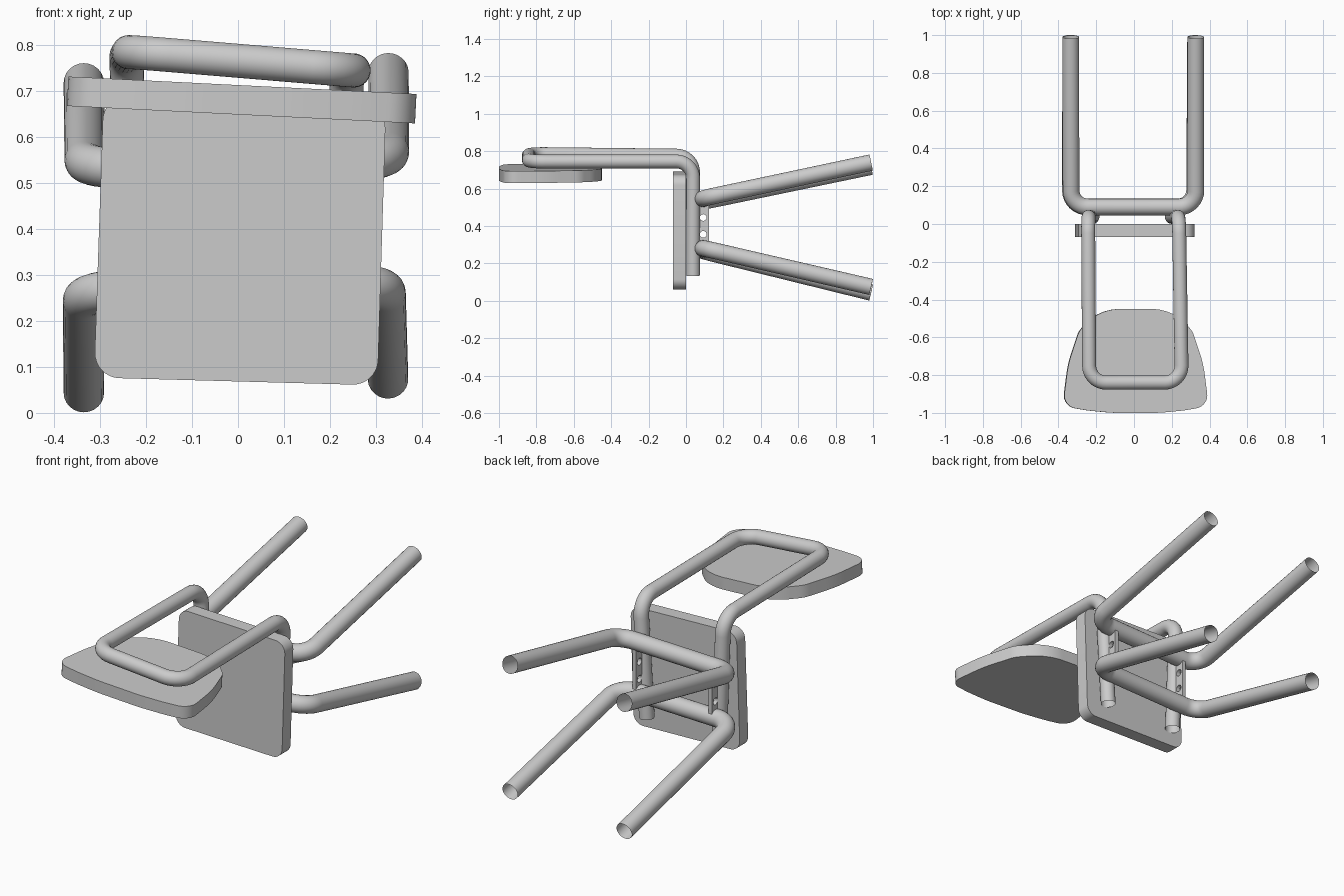
import bpy
import math
from mathutils import Vector, Matrix

if "Cube" in bpy.data.objects:
    bpy.data.objects.remove(bpy.data.objects["Cube"])


def fillet(points, radii, closed, n=8):
    """Round the corners of a polyline with arcs."""
    pts = [Vector(p) for p in points]
    out = []
    for i, p in enumerate(pts):
        if not closed and i in (0, len(pts) - 1):
            out.append(p)
            continue
        a, b = pts[i - 1] - p, pts[(i + 1) % len(pts)] - p
        half = a.angle(b) / 2
        cut = min(radii[i] / math.tan(half), a.length * 0.49, b.length * 0.49)
        r = cut * math.tan(half)
        u, v = a.normalized(), b.normalized()
        mid = (u + v).normalized()
        centre = p + mid * (r / math.sin(half))
        side = (u - v).normalized()
        sweep = math.pi / 2 - half
        for k in range(n + 1):
            t = sweep * (1 - 2 * k / n)
            out.append(centre + r * (side * math.sin(t) - mid * math.cos(t)))
    return out


def curve_part(name, splines, closed, dims, matrix=Matrix(), **settings):
    """Make a curve from point lists and turn it into a mesh."""
    cu = bpy.data.curves.new(name, 'CURVE')
    cu.dimensions = dims
    for key, value in settings.items():
        setattr(cu, key, value)
    for pts in splines:
        sp = cu.splines.new('POLY')
        sp.points.add(len(pts) - 1)
        for sp_pt, p in zip(sp.points, pts):
            sp_pt.co = (*p, 1.0)
        sp.use_cyclic_u = closed
    ob = bpy.data.objects.new(name, cu)
    bpy.context.collection.objects.link(ob)
    ob.matrix_world = matrix
    bpy.ops.object.select_all(action='DESELECT')
    ob.select_set(True)
    bpy.context.view_layer.objects.active = ob
    bpy.ops.object.convert(target='MESH')
    bpy.ops.object.shade_smooth_by_angle(angle=math.radians(35))
    return ob


def tube(name, points, radius, bend):
    path = fillet(points, [bend] * len(points), False)
    curve_part(name, [path], False, '3D', bevel_depth=radius,
               bevel_resolution=10, fill_mode='FULL')


def slab(name, loops, thickness, matrix):
    flat = [[(p[0], p[1], 0) for p in loop] for loop in loops]
    curve_part(name, flat, True, '2D', matrix, extrude=thickness / 2,
               fill_mode='BOTH')


# Leg pairs: two U-shaped tubes
tube("upper_legs", [(-0.335, 0.99, 0.717), (-0.333, 0.09, 0.53),
                    (0.328, 0.09, 0.548), (0.327, 0.99, 0.739)], 0.044, 0.09)
tube("lower_legs", [(-0.335, 0.99, 0.044), (-0.337, 0.09, 0.266),
                    (0.32, 0.09, 0.282), (0.326, 0.99, 0.074)], 0.044, 0.09)

# Bent frame: posts under the seat carrying the backrest loop
tube("back_frame", [(-0.22, 0.038, 0.145), (-0.243, 0.038, 0.775),
                    (-0.237, -0.84, 0.785), (0.253, -0.84, 0.744),
                    (0.238, 0.038, 0.745), (0.20, 0.038, 0.135)], 0.037, 0.09)

# Seat board
seat = [(-0.313, 0.077, 0), (0.303, 0.06, 0), (0.322, 0.672, 0), (-0.292, 0.692, 0)]
slab("seat", [fillet(seat, [0.055] * 4, True)], 0.07,
     Matrix.Translation((0, -0.035, 0)) @ Matrix.Rotation(math.pi / 2, 4, 'X'))

# Backrest board: mirrored half outline (x, y, corner radius)
half = [(0.12, -1.0, 0.8), (0.25, -0.988, 0.8), (0.387, -0.965, 0.08),
        (0.358, -0.74, 0.6), (0.30, -0.565, 0.12), (0.22, -0.485, 0.2),
        (0.13, -0.45, 0.3)]
outline = half + [(-x, y, r) for x, y, r in reversed(half)]
slab("backrest", [fillet([(x, y, 0) for x, y, r in outline],
                         [r for x, y, r in outline], True)], 0.064,
     Matrix.Translation((0.008, 0, 0.68)) @ Matrix.Rotation(0.05, 4, 'Y'))

# Drilled bracket plates between the leg pairs
plate = [(0.05, 0.25), (0.122, 0.25), (0.122, 0.53), (0.05, 0.53)]
holes = [[(0.092 + 0.018 * math.cos(a * math.pi / 8),
           z + 0.018 * math.sin(a * math.pi / 8)) for a in range(16)]
         for z in (0.355, 0.445)]
for side, x in (("left", -0.225), ("right", 0.215)):
    slab(side + "_bracket", [plate] + holes, 0.02,
         Matrix(((0, 0, 1, x), (1, 0, 0, 0), (0, 1, 0, 0), (0, 0, 0, 1))))
